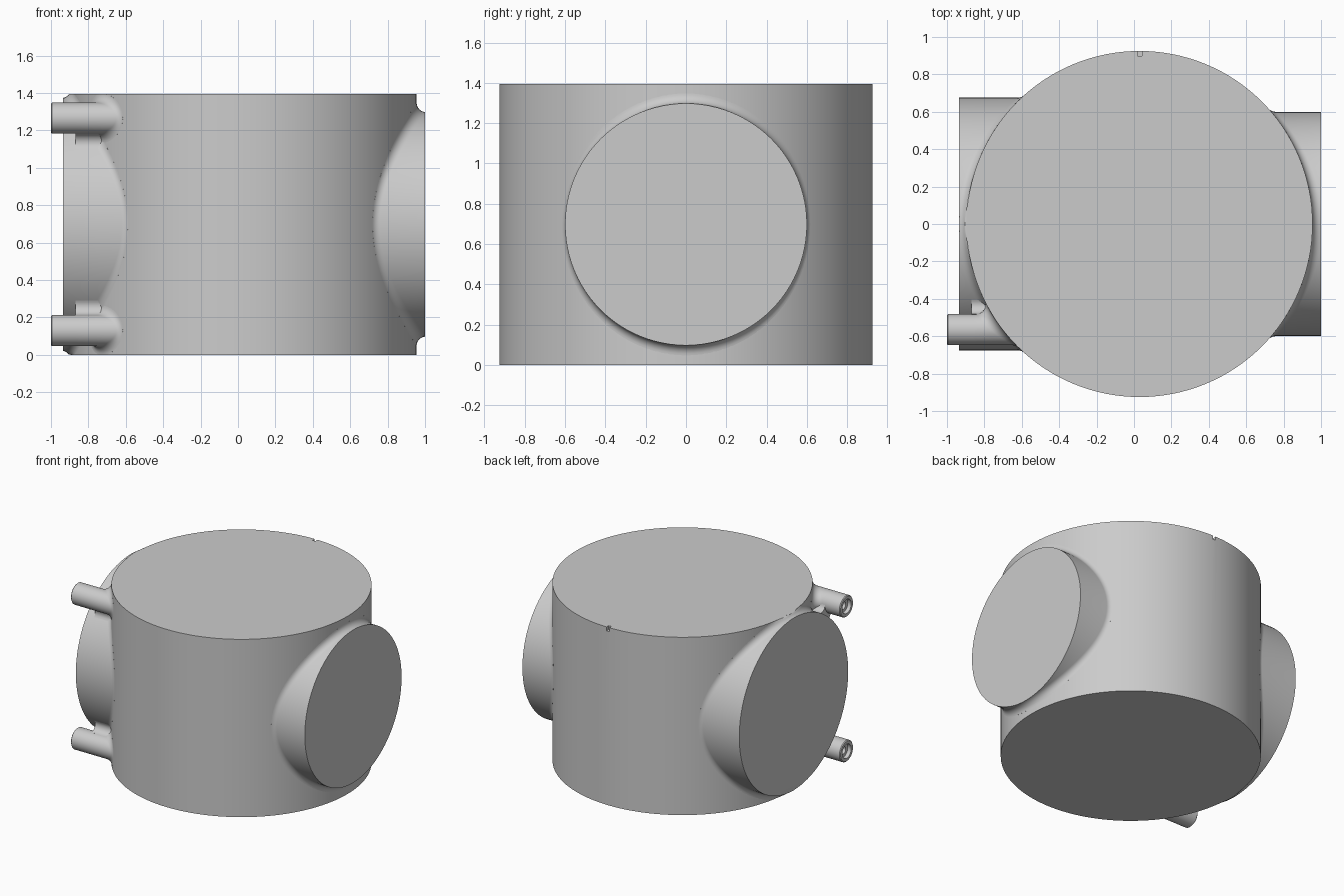
import bpy, bmesh, math
from mathutils import Vector

if "Cube" in bpy.data.objects:
    bpy.data.objects.remove(bpy.data.objects["Cube"], do_unlink=True)

CX, RB, H = 0.03, 0.925, 1.395      # body centre, radius, height
MID = H / 2
FILLET = 0.05

grey = bpy.data.materials.new("plain grey")
grey.use_nodes = True
grey.diffuse_color = (0.6, 0.6, 0.6, 1)
grey.node_tree.nodes["Principled BSDF"].inputs["Base Color"].default_value = (0.6, 0.6, 0.6, 1)


def finish(bm, name):
    bmesh.ops.remove_doubles(bm, verts=bm.verts, dist=0.00005)
    bmesh.ops.recalc_face_normals(bm, faces=bm.faces)
    mesh = bpy.data.meshes.new(name)
    bm.to_mesh(mesh)
    bm.free()
    mesh.materials.append(grey)
    mesh.shade_smooth()
    mesh.set_sharp_from_angle(angle=math.radians(35))
    obj = bpy.data.objects.new(name, mesh)
    bpy.context.scene.collection.objects.link(obj)
    return obj


def loft(rings, name, cap_end=False):
    """Skin closed rings; the first ring is capped."""
    bm = bmesh.new()
    vs = [[bm.verts.new(p) for p in ring] for ring in rings]
    n = len(rings[0])
    for a, b in zip(vs, vs[1:]):
        for i in range(n):
            j = (i + 1) % n
            bm.faces.new((a[i], a[j], b[j], b[i]))
    bm.faces.new(vs[0])
    if cap_end:
        bm.faces.new(vs[-1])
    return finish(bm, name)


def arc(centre, a, b, steps):
    """Points of the arc from a to b about a centre."""
    u, v = a - centre, b - centre
    w = u.angle(v)
    return [centre + (u * math.sin((1 - k / steps) * w) + v * math.sin(k / steps * w)) / math.sin(w)
            for k in range(steps + 1)]


def filleted_pipe(name, side, end, y0, z0, radius, segs):
    """Pipe along x that meets the round body with a rolling-ball fillet."""
    columns = []
    for i in range(segs):
        t = 2 * math.pi * i / segs
        out = Vector((0, math.cos(t), math.sin(t)))
        c = Vector((0, y0, z0)) + out * (radius + FILLET)
        c.x = side * math.sqrt((RB + FILLET) ** 2 - c.y ** 2)
        on_body = Vector((c.x, c.y, 0)).normalized() * RB
        on_body.z = c.z
        pts = arc(c, c - out * FILLET, on_body, 8)
        inner = on_body * 0.97
        inner.z = c.z
        pts = [Vector((end - CX, pts[0].y, pts[0].z))] + pts + [inner]
        for p in pts:
            p.x = side * min(side * (p.x + CX), side * end)
            p.z = min(max(p.z, 0.0005), H - 0.0005)
        columns.append(pts)
    return loft(list(zip(*columns)), name)


# Round body with a small index notch at the back of the top rim
def disc(z):
    return [(CX + RB * math.cos(2 * math.pi * i / 128), RB * math.sin(2 * math.pi * i / 128), z)
            for i in range(128)]


body = loft([disc(0), disc(H)], "body", True)
bm = bmesh.new()
bmesh.ops.create_cube(bm, size=1)
for v in bm.verts:
    v.co = Vector((CX + v.co.x * 0.025, RB + v.co.y * 0.055, H + v.co.z * 0.06))
cutter = finish(bm, "notch_cutter")
cutter.hide_render = True
mod = body.modifiers.new("notch", "BOOLEAN")
mod.operation, mod.solver, mod.object = "DIFFERENCE", "EXACT", cutter
bpy.context.view_layer.update()
cut = bpy.data.meshes.new_from_object(body.evaluated_get(bpy.context.evaluated_depsgraph_get()))
body.modifiers.clear()
body.data = cut
cut.set_sharp_from_angle(angle=math.radians(35))
bpy.data.objects.remove(cutter, do_unlink=True)

# Side ports
PORT = 0.675
filleted_pipe("left_port", 1, 1.0, 0, MID, 0.6, 96)
filleted_pipe("right_port", -1, -0.935, 0, MID, PORT, 96)

# Bosses, webs and socketed bolts beside the larger port
BOSS, BY, BZ, FACE = 0.083, -0.565, 0.568, -0.87
for label, s in (("upper", 1), ("lower", -1)):
    z0 = MID + s * BZ
    filleted_pipe(label + "_boss", -1, FACE, BY, z0, BOSS, 40)

    # Web: filleted bridge between the port and boss outlines
    d = math.hypot(BY, BZ)
    p, q = PORT + FILLET, BOSS + FILLET
    cu = (d * d + p * p - q * q) / (2 * d)
    c = Vector((cu, math.sqrt(p * p - cu * cu), 0))
    b = Vector((d, 0, 0))
    half = arc(c, c * (PORT / p), b + (c - b) * (BOSS / q), 8)
    outline = half + [Vector((v.x, -v.y, 0)) for v in reversed(half)]
    u = Vector((BY, s * BZ)) / d
    web = [(v.x * u.x - v.y * u.y, MID + v.x * u.y + v.y * u.x) for v in outline]
    loft([[(x, y, z) for y, z in web] for x in (FACE, -0.5)], label + "_web", True)

    # Bolt turned from a profile of (x, radius)
    profile = [(-0.9, 0.03), (-0.97, 0.03), (-0.97, 0.055), (-1, 0.055),
               (-1, 0.077), (-0.994, BOSS), (-0.85, BOSS)]
    rings = [[(x, BY + r * math.cos(2 * math.pi * i / 40), z0 + r * math.sin(2 * math.pi * i / 40))
              for i in range(40)] for x, r in profile]
    loft(rings, label + "_bolt", True)
